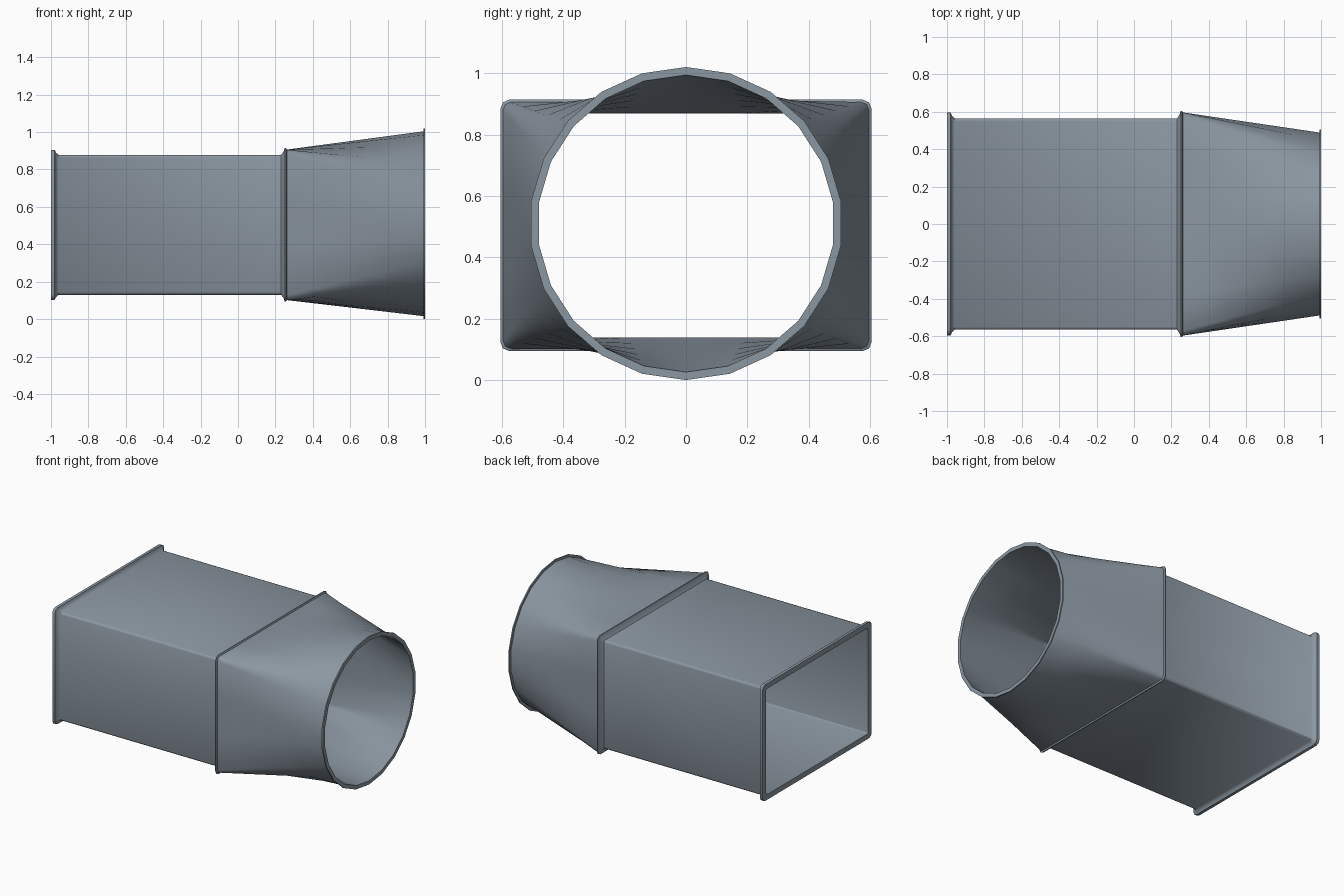
import bpy, bmesh, math

if "Cube" in bpy.data.objects:
    bpy.data.objects.remove(bpy.data.objects["Cube"])

CZ = 0.51      # height of the round mouth's axis
DROP = -0.006  # rectangular sections sit slightly lower
SIDES = 22     # sides of the round mouth

steel = bpy.data.materials.new("painted_steel")
steel.diffuse_color = (0.26, 0.31, 0.36, 1)
steel.use_nodes = True
steel.node_tree.nodes["Principled BSDF"].inputs["Base Color"].default_value = steel.diffuse_color


def rounded_rect(hy, hz, r, seg=2):
    pts = []
    for k, (sy, sz) in enumerate([(1, 1), (-1, 1), (-1, -1), (1, -1)]):
        for i in range(seg + 1):
            a = math.pi / 2 * (k + i / seg)
            pts.append((sy * (hy - r) + r * math.cos(a),
                        sz * (hz - r) + r * math.sin(a) + DROP))
    return pts


def loft(name, rings, angle):
    # rings: (x, outline); last joins first to close the sheet wall
    bm = bmesh.new()
    vs = [[bm.verts.new((x, y, CZ + z)) for y, z in pts] for x, pts in rings]
    for a, b in zip(vs, vs[1:] + vs[:1]):
        n = len(a)
        for i in range(n):
            j = (i + 1) % n
            bm.faces.new((a[i], a[j], b[j], b[i]))
    bmesh.ops.recalc_face_normals(bm, faces=bm.faces)
    me = bpy.data.meshes.new(name)
    bm.to_mesh(me)
    bm.free()
    me.materials.append(steel)
    ob = bpy.data.objects.new(name, me)
    bpy.context.collection.objects.link(ob)
    bpy.ops.object.select_all(action='DESELECT')
    ob.select_set(True)
    bpy.context.view_layer.objects.active = ob
    bpy.ops.object.shade_smooth_by_angle(angle=math.radians(angle))


# rectangular duct with end flange and joint ridge: x, outward offset, corner radius
profile = [(-1.0, 0.03, 0.03), (-0.98, 0.03, 0.03), (-0.975, 0.016, 0.022),
           (-0.96, 0, 0.015), (0.23, 0, 0.015), (0.243, 0.018, 0.022),
           (0.25, 0.04, 0.03), (0.256, 0.04, 0.03), (0.262, 0.031, 0.025),
           (0.262, -0.01, 0.01), (-1.0, -0.01, 0.01)]
loft("rectangular_duct",
     [(x, rounded_rect(0.565 + d, 0.374 + 0.9 * d, r)) for x, d, r in profile], 48)

# square-to-round transition: each rectangle corner fans out to two sides of the circle
step = 2 * math.pi / SIDES
quarter = [0.5, 1.5, 2, 2.5, 3.5, 4.5]          # multiples of step, 5.5 is the top
half = quarter + [5.5] + [11 - q for q in reversed(quarter)]
turns = half + [-q for q in reversed(half)]


def circle(r):
    pts = []
    for q in turns:
        f = r * (math.cos(step / 2) if q % 1 == 0 else 1)   # mid-side points stay on the chord
        pts.append((f * math.cos(q * step), f * math.sin(q * step)))
    return pts


def rect(hy, hz, r):
    pts = []
    for q in turns:
        m = abs(q)
        p = min(m, 11 - m)                       # fold into one quadrant
        if p <= 1.5:
            y, z = hy, (hz - r) * p / 1.5
        elif p < 2.5:
            a = math.pi / 2 * (p - 1.5)
            y, z = hy - r + r * math.cos(a), hz - r + r * math.sin(a)
        else:
            y, z = (hy - r) * (5.5 - p) / 3, hz
        pts.append((y if m <= 5.5 else -y, (z if q > 0 else -z) + DROP))
    return pts


def between(x0, a, x1, b, n=5):
    return [(x0 + (x1 - x0) * i / n,
             [(p[0] + (s[0] - p[0]) * i / n, p[1] + (s[1] - p[1]) * i / n)
              for p, s in zip(a, b)]) for i in range(n + 1)]


rings = between(0.258, rect(0.597, 0.402, 0.025), 0.992, circle(0.494))
rings += [(0.992, circle(0.51)), (1.0, circle(0.51))]
rings += between(1.0, circle(0.484), 0.258, rect(0.555, 0.365, 0.012))
loft("round_transition", rings, 55)
